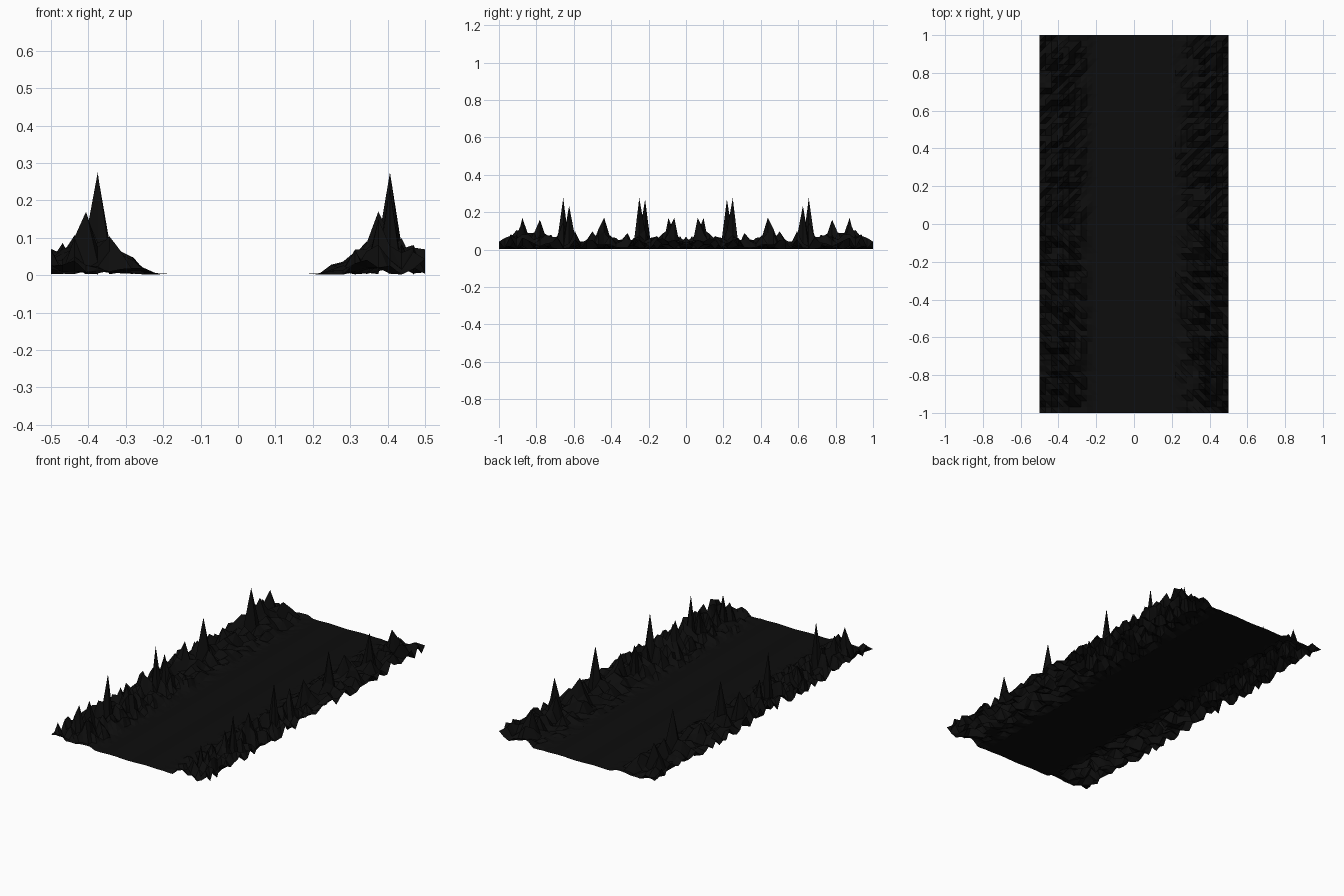
import bpy, bmesh, random

if "Cube" in bpy.data.objects:
    bpy.data.objects.remove(bpy.data.objects["Cube"])

random.seed(7)
NX, NY = 32, 32            # cells across the width / along one mirrored half

# Height limit across the width (one value per grid column, left and right banks)
LEFT = [.08, .11, .13, .17, .27, .13, .07, .055, .02, .004]
RIGHT = [.075, .09, .11, .27, .17, .10, .075, .04, .03, .004]
# Ridge skyline from the middle (y = 0) to the end (y = 1)
SKY = [.08, .08, .17, .17, .11, .09, .08, .27, .28, .15, .10, .06, .09, .14, .17, .15, .11,
       .06, .05, .14, .24, .28, .15, .11, .12, .16, .11, .11, .17, .12, .10, .07, .05]
# Single sharp peaks: (column, row) -> height
PEAKS = {(4, 21): .275, (4, 7): .27, (3, 28): .17, (29, 8): .275, (29, 20): .235,
         (28, 14): .17, (28, 2): .17, (3, 3): .17, (3, 25): .16, (28, 28): .15,
         (3, 14): .12, (28, 21): .15}


def height(i, j):
    if (i, j) in PEAKS:
        return PEAKS[i, j]
    side = min(i, NX - i)
    if side >= len(LEFT):
        # nearly flat road with two faint swells
        x = abs(i / NX - 0.5)
        return 0.003 + 0.004 * max(0, 1 - abs(x - 0.11) / 0.1)
    limit = (LEFT if i < NX / 2 else RIGHT)[side]
    limit = min(limit, SKY[j], 0.12)
    return 0.002 + limit * random.random() ** 1.2 * 0.9


# Terrain sheet: one half built as a grid, mirrored about y = 0
bm = bmesh.new()
verts = [[bm.verts.new((i / NX - 0.5, j / NY, height(i, j))) for i in range(NX + 1)]
         for j in range(NY + 1)]
for j in range(NY):
    for i in range(NX):
        a, b = verts[j][i], verts[j][i + 1]
        c, d = verts[j + 1][i + 1], verts[j + 1][i]
        bm.faces.new((a, b, c))
        bm.faces.new((a, c, d))
mesh = bpy.data.meshes.new("mountain_terrain")
bm.to_mesh(mesh)
bm.free()
terrain = bpy.data.objects.new("mountain_terrain", mesh)
bpy.context.collection.objects.link(terrain)

mirror = terrain.modifiers.new("mirror", 'MIRROR')
mirror.use_axis = (False, True, False)

# Near-black surface
mat = bpy.data.materials.new("black_ground")
mat.diffuse_color = (0.004, 0.004, 0.004, 1)
mat.use_nodes = True
mat.node_tree.nodes["Principled BSDF"].inputs["Base Color"].default_value = mat.diffuse_color
mesh.materials.append(mat)
